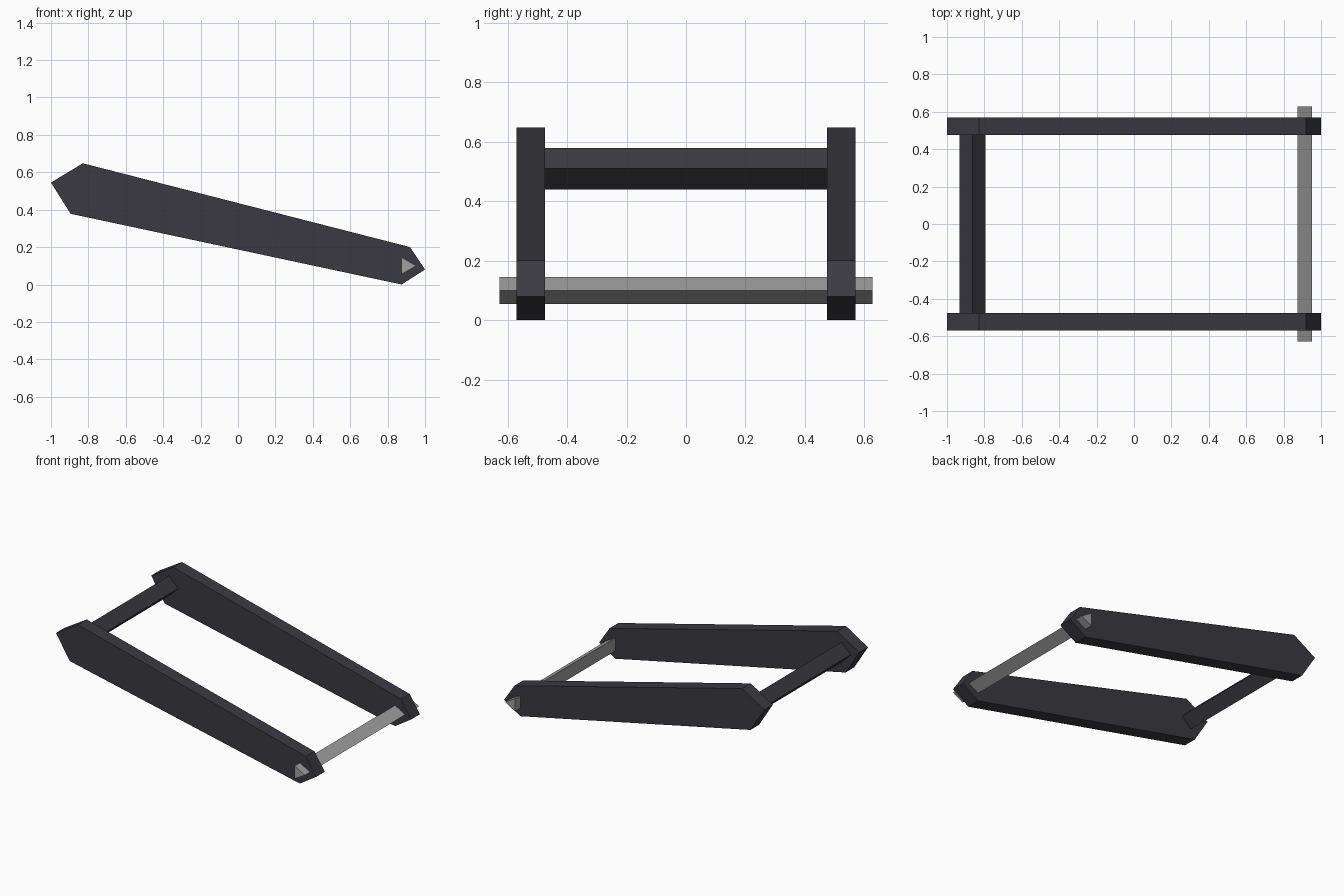
import bpy, bmesh

if "Cube" in bpy.data.objects:
    bpy.data.objects.remove(bpy.data.objects["Cube"])


def material(name, rgb):
    m = bpy.data.materials.new(name)
    m.diffuse_color = (*rgb, 1)
    m.use_nodes = True
    m.node_tree.nodes["Principled BSDF"].inputs["Base Color"].default_value = m.diffuse_color
    return m


def prism(name, profile, y0, y1, mat):
    """Extrude an (x, z) outline along y from y0 to y1."""
    bm = bmesh.new()
    face = bm.faces.new([bm.verts.new((x, y0, z)) for x, z in profile])
    ext = bmesh.ops.extrude_face_region(bm, geom=[face])
    verts = [g for g in ext["geom"] if isinstance(g, bmesh.types.BMVert)]
    bmesh.ops.translate(bm, verts=verts, vec=(0, y1 - y0, 0))
    bmesh.ops.recalc_face_normals(bm, faces=bm.faces)
    mesh = bpy.data.meshes.new(name)
    bm.to_mesh(mesh)
    bm.free()
    mesh.materials.append(mat)
    obj = bpy.data.objects.new(name, mesh)
    bpy.context.collection.objects.link(obj)
    return obj


dark = material("dark_grey", (0.042, 0.042, 0.053))
steel = material("steel_grey", (0.35, 0.35, 0.35))

# Side arms: tapered bars with pointed ends
arm = [(-1, 0.545), (-0.83, 0.648), (0.92, 0.2),
       (1, 0.08), (0.875, 0.0), (-0.895, 0.378)]
prism("front_arm", arm, -0.57, -0.475, dark)
prism("back_arm", arm, 0.475, 0.57, dark)

# Square crossbar turned on edge, joining the upper ends
cx, cz, r = -0.863, 0.51, 0.07
prism("crossbar", [(cx - r, cz), (cx, cz + r), (cx + r, cz), (cx, cz - r)],
      -0.48, 0.48, dark)

# Triangular pin through the lower ends
prism("pin", [(0.875, 0.145), (0.953, 0.1), (0.875, 0.055)],
      -0.627, 0.627, steel)
